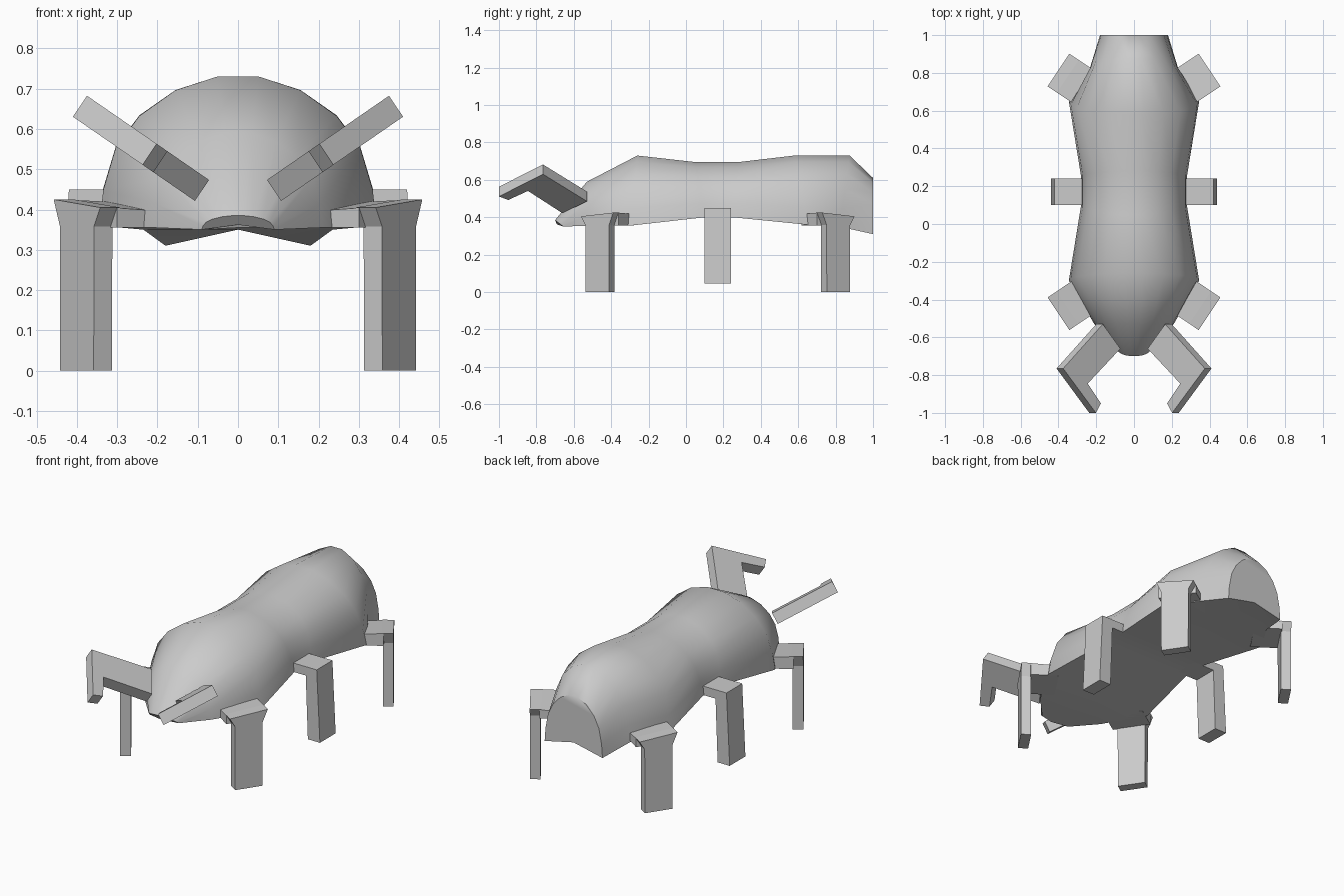
import bpy, bmesh
from mathutils import Vector

if "Cube" in bpy.data.objects:
    bpy.data.objects.remove(bpy.data.objects["Cube"])


def loft(name, rings, smooth=False):
    """Skin a list of equal-length closed rings and cap both ends."""
    bm = bmesh.new()
    vs = [[bm.verts.new(p) for p in r] for r in rings]
    n = len(vs[0])
    for a, b in zip(vs, vs[1:]):
        for i in range(n):
            j = (i + 1) % n
            bm.faces.new((a[i], a[j], b[j], b[i]))
    bm.faces.new(vs[0])
    bm.faces.new(vs[-1])
    bmesh.ops.recalc_face_normals(bm, faces=bm.faces)
    me = bpy.data.meshes.new(name)
    bm.to_mesh(me)
    bm.free()
    ob = bpy.data.objects.new(name, me)
    bpy.context.collection.objects.link(ob)
    if smooth:
        bpy.ops.object.select_all(action='DESELECT')
        bpy.context.view_layer.objects.active = ob
        ob.select_set(True)
        bpy.ops.object.shade_smooth_by_angle(angle=0.85)
    return ob


# Body: arched half-sections along y with a flat underside
half = [(1, 0), (.97, .25), (.88, .53), (.71, .74), (.45, .91), (.15, 1)]
arch = half + [(-x, z) for x, z in reversed(half)]


def section(yb, yt, w, zb, zt, notch=0.0):
    pts = [(x * w, yb + (yt - yb) * h, zb + (zt - zb) * h) for x, h in arch]
    pts.append((0, yb, zb + notch))
    return pts


nose = section(-.655, -.70, .09, .35, .385, .012)
nose[-1] = (0, -.69, .362)
loft("body", [
    nose,
    section(-.53, -.53, .21, .355, .59),
    section(-.30, -.26, .345, .355, .73),
    section(.10, .05, .28, .40, .695),
    section(.25, .28, .28, .40, .695),
    section(.65, .58, .345, .36, .73),
    section(.82, .875, .235, .35, .73),
    section(1, 1, .18, .31, .61, .04),
], smooth=True)


def corner_leg(name, sx, end):
    """Diagonal leg: flat hip plate, flared knee and a straight shin."""
    out, tan = Vector((.83, -.555)), Vector((.555, .83))
    knee = Vector((.40, -.475))

    def place(d, t, z):
        p = knee + out * d + tan * t
        y = p.y if end == "front" else .34 - p.y
        return (p.x * sx, y, z)

    def ring(w, d0, z_front, z_back):
        return [place(0, -w, z_front), place(0, w, z_back),
                place(d0, w, z_back), place(d0, -w, z_front)]

    loft(f"{end}_leg_{'right' if sx > 0 else 'left'}", [
        ring(.104, -.06, .405, .425),
        ring(.076, -.055, .358, .358),
        ring(.075, -.055, 0, 0)])
    loft(f"{end}_hip_{'right' if sx > 0 else 'left'}", [
        [place(d, -.104, .355), place(d, .104, .355),
         place(d, .104, zb), place(d, -.104, zf)]
        for d, zf, zb in ((-.20, .395, .418), (-.05, .404, .424))])


def slab(name, outline, offset):
    """Solid plate: an outline moved along an offset."""
    pts = [Vector(p) for p in outline]
    return loft(name, [pts, [p + Vector(offset) for p in pts]])


for sx, side in ((1, "right"), (-1, "left")):
    corner_leg("leg", sx, "front")
    corner_leg("leg", sx, "back")

    # Middle leg: bent L-shaped profile
    profile = [(.22, .45), (.42, .45), (.44, .045), (.365, .045),
               (.352, .40), (.22, .40)]
    slab(f"middle_leg_{side}", [(x * sx, .10, z) for x, z in profile], (0, .14, 0))

    # Jaw: hooked plate tilted upward to the outside
    hook = [(.20, -.53), (.41, -.765), (.237, -1.0), (.21, -.95),
            (.28, -.845), (.107, -.66)]
    slab(f"jaw_{side}",
         [(x * sx, y, .42 + .69 * (x - .105)) for x, y in hook],
         (-.035 * sx, 0, .052))
